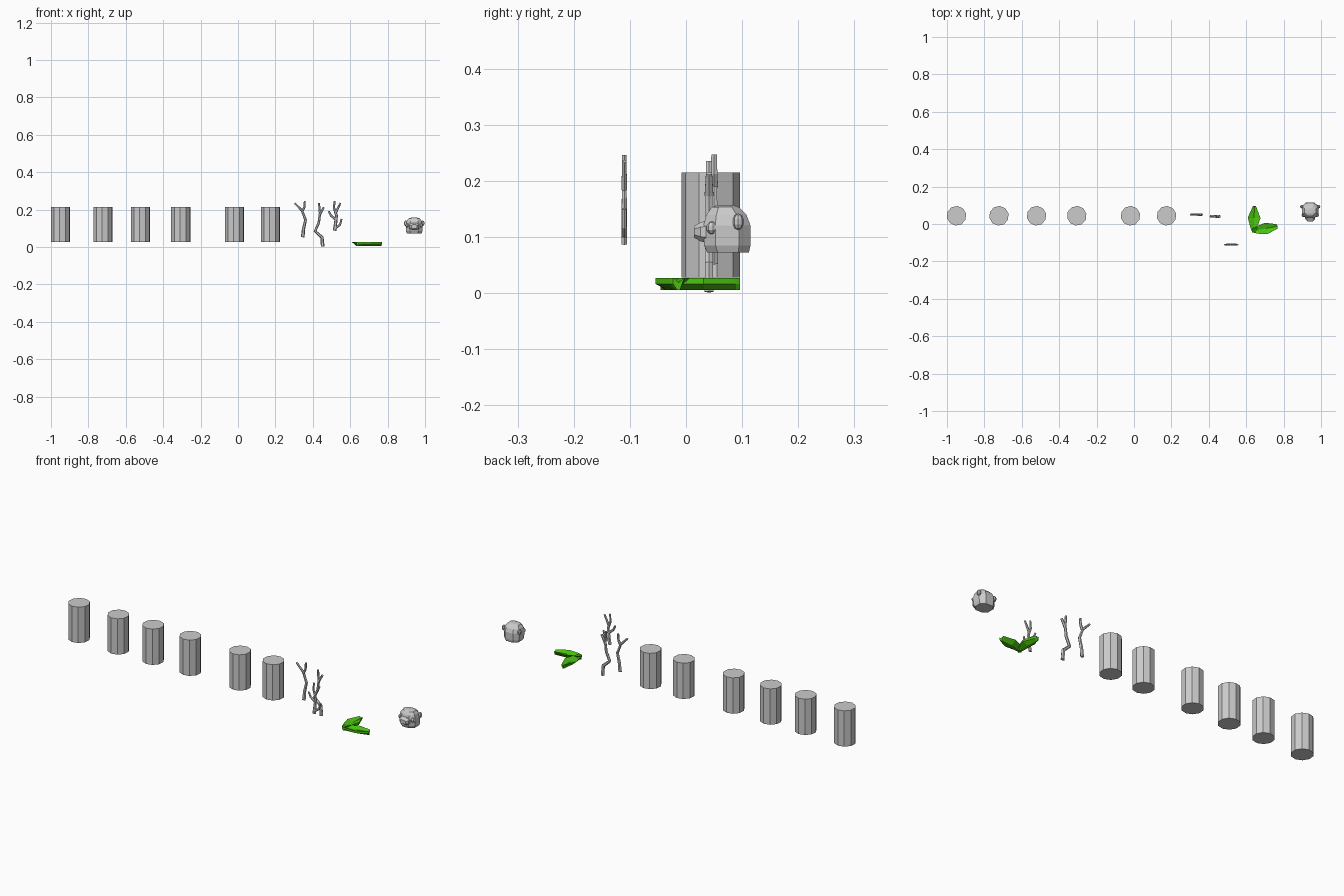
import bpy, bmesh, math
from mathutils import Vector

if "Cube" in bpy.data.objects:
    bpy.data.objects.remove(bpy.data.objects["Cube"])


def finish(name, bm, colour=None):
    bmesh.ops.recalc_face_normals(bm, faces=bm.faces)
    me = bpy.data.meshes.new(name)
    bm.to_mesh(me)
    bm.free()
    ob = bpy.data.objects.new(name, me)
    bpy.context.collection.objects.link(ob)
    if colour:
        me.materials.append(colour)
    return ob


def loft(bm, rings):
    """Skin a list of equal-length closed rings and cap both ends."""
    vs = [[bm.verts.new(p) for p in r] for r in rings]
    n = len(vs[0])
    for a, b in zip(vs, vs[1:]):
        for i in range(n):
            j = (i + 1) % n
            bm.faces.new((a[i], a[j], b[j], b[i]))
    bm.faces.new(vs[0])
    bm.faces.new(vs[-1])


def limb(bm, pts, y, r0, r1, depth):
    """Tapered six-sided twig along (x, z) points."""
    P = [Vector(p) for p in pts]
    rings = []
    for k, p in enumerate(P):
        d = (P[min(k + 1, len(P) - 1)] - P[max(k - 1, 0)]).normalized()
        side = Vector((d.y, -d.x))
        t = k / (len(P) - 1)
        r = r0 + (r1 - r0) * t
        ring = []
        for i in range(6):
            a = math.tau * i / 6
            q = p + side * r * math.cos(a)
            ring.append((q.x, y + depth * (1 - 0.3 * t) * math.sin(a), q.y))
        rings.append(ring)
    loft(bm, rings)


# Six ten-sided posts
for i, x in enumerate((-0.949, -0.722, -0.521, -0.306, -0.019, 0.174)):
    bm = bmesh.new()
    ring = [math.radians(12.7 + 36 * k) for k in range(10)]
    loft(bm, [[(x + 0.0525 * math.cos(a), 0.044 + 0.0525 * math.sin(a), z)
               for a in ring] for z in (0.028, 0.215)])
    finish(f"post_{i + 1}", bm)

# Three bare branches: main stem first, then side twigs
branches = [
    (0.050, 0.008, [
        [(0.346, 0.052), (0.350, 0.095), (0.361, 0.145), (0.342, 0.195), (0.303, 0.235)],
        [(0.343, 0.190), (0.355, 0.213), (0.357, 0.247)]]),
    (0.041, 0.009, [
        [(0.453, 0.002), (0.449, 0.052), (0.412, 0.085), (0.432, 0.130), (0.438, 0.180), (0.433, 0.235)],
        [(0.438, 0.175), (0.459, 0.213)]]),
    (-0.110, 0.006, [
        [(0.517, 0.087), (0.522, 0.130), (0.527, 0.168), (0.513, 0.209), (0.516, 0.246)],
        [(0.523, 0.185), (0.548, 0.235)],
        [(0.522, 0.148), (0.497, 0.168), (0.485, 0.192)],
        [(0.520, 0.102), (0.545, 0.118), (0.554, 0.150)]]),
]
for i, (y, depth, limbs) in enumerate(branches):
    bm = bmesh.new()
    for k, pts in enumerate(limbs):
        limb(bm, pts, y, 0.010 if k == 0 else 0.007, 0.005, depth)
    finish(f"branch_{i + 1}", bm)

# Two thick folded green leaves meeting at a base
green = bpy.data.materials.new("leaf_green")
green.diffuse_color = (0.07, 0.55, 0.005, 1)
green.use_nodes = True
green.node_tree.nodes["Principled BSDF"].inputs["Base Color"].default_value = green.diffuse_color


def leaf(name, start, end, widths):
    a, b = Vector(start), Vector(end)
    d = (b - a).normalized()
    s = Vector((d.y, -d.x))
    rings = []
    for t, w in widths:
        c = a.lerp(b, t)
        section = ((-w, 0.027), (0, 0.019), (w, 0.027),
                   (w, 0.016), (0.25 * w, 0.005), (-0.25 * w, 0.005))
        rings.append([(c.x + s.x * u, c.y + s.y * u, z) for u, z in section])
    bm = bmesh.new()
    loft(bm, rings)
    finish(name, bm, green)


leaf("leaf_back", (0.640, -0.045), (0.644, 0.096),
     ((0, 0.008), (0.2, 0.019), (0.55, 0.034), (0.95, 0.011), (1, 0.007)))
leaf("leaf_side", (0.632, -0.037), (0.767, -0.013),
     ((0, 0.008), (0.2, 0.020), (0.55, 0.031), (0.95, 0.014), (1, 0.010)))

# Animal head: faceted dome with a flat underside
CX = 0.942


def octagon(hw, y0, y1, z, cut=0.5):
    cy, hy = (y0 + y1) / 2, (y1 - y0) / 2
    shape = ((1, -cut), (1, cut), (cut, 1), (-cut, 1),
             (-1, cut), (-1, -cut), (-cut, -1), (cut, -1))
    return [(CX + hw * u, cy + hy * v, z) for u, v in shape]


bm = bmesh.new()
loft(bm, [octagon(*r) for r in (
    (0.039, 0.038, 0.112, 0.072), (0.044, 0.032, 0.115, 0.085),
    (0.045, 0.031, 0.115, 0.120), (0.040, 0.036, 0.108, 0.139),
    (0.030, 0.046, 0.094, 0.153), (0.016, 0.056, 0.084, 0.157))])
finish("head", bm)

# Muzzle pushed out of the face
bm = bmesh.new()
loft(bm, [[(CX + hw * u, y, 0.109 + hz * v) for u, v in
           ((1, -.5), (1, .5), (.6, 1), (-.6, 1), (-1, .5), (-1, -.5), (-.6, -1), (.6, -1))]
          for y, hw, hz in ((0.045, 0.028, 0.022), (0.026, 0.026, 0.017), (0.014, 0.015, 0.010))])
finish("muzzle", bm)


def ball(name, loc, size):
    bm = bmesh.new()
    bmesh.ops.create_uvsphere(bm, u_segments=8, v_segments=5, radius=1)
    for v in bm.verts:
        v.co = Vector(c * s for c, s in zip(v.co, size)) + Vector(loc)
    finish(name, bm)


# Paired cheeks and ears
for label, s in (("left", -1), ("right", 1)):
    ball(f"{label}_cheek", (CX + s * 0.035, 0.048, 0.116), (0.012, 0.012, 0.012))
    ball(f"{label}_ear", (CX + s * 0.045, 0.093, 0.127), (0.010, 0.010, 0.015))
